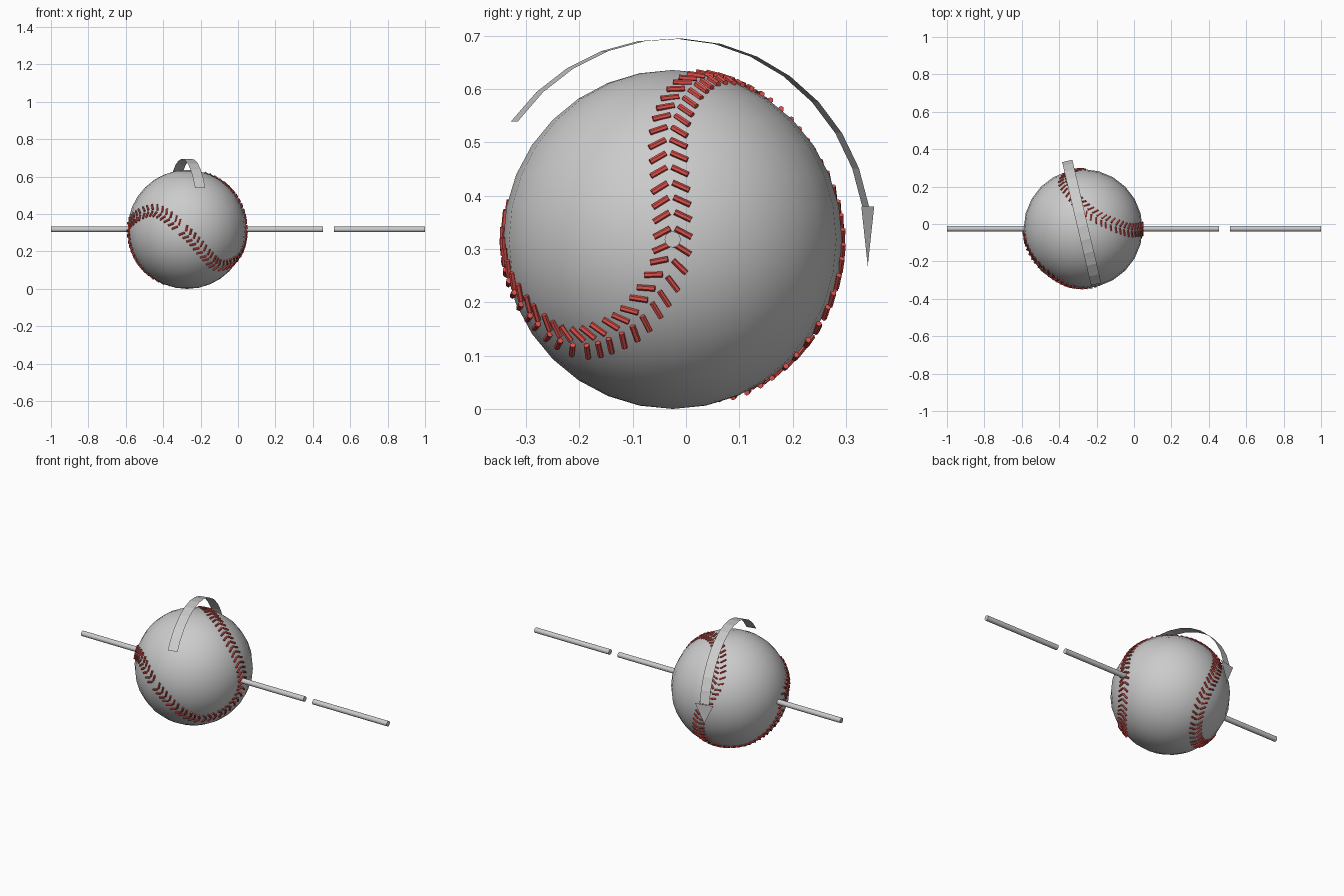
import bpy, bmesh, math
from mathutils import Vector, Matrix

if "Cube" in bpy.data.objects:
    bpy.data.objects.remove(bpy.data.objects["Cube"])

CENTER = Vector((-0.272, -0.025, 0.318))
R = 0.318

def finish(bm, name, smooth=None):
    bmesh.ops.recalc_face_normals(bm, faces=bm.faces)
    me = bpy.data.meshes.new(name)
    bm.to_mesh(me)
    bm.free()
    ob = bpy.data.objects.new(name, me)
    bpy.context.collection.objects.link(ob)
    if smooth is not None:
        bpy.ops.object.select_all(action='DESELECT')
        ob.select_set(True)
        bpy.context.view_layer.objects.active = ob
        bpy.ops.object.shade_smooth_by_angle(angle=math.radians(smooth))
    return ob

def rod(bm, a, b, radius, sides):
    d = b - a
    m = Matrix.Translation((a + b) / 2) @ d.to_track_quat('Z', 'Y').to_matrix().to_4x4()
    bmesh.ops.create_cone(bm, cap_ends=True, segments=sides, radius1=radius,
                          radius2=radius, depth=d.length, matrix=m)

# ball
bm = bmesh.new()
bmesh.ops.create_uvsphere(bm, u_segments=24, v_segments=16, radius=R,
                          matrix=Matrix.Translation(CENTER))
finish(bm, "ball", 40)

# spin axis in two lengths
for name, x0, x1 in (("axis_rod", -1.0, 0.455), ("axis_rod_tip", 0.513, 1.0)):
    bm = bmesh.new()
    rod(bm, Vector((x0, CENTER.y, CENTER.z)), Vector((x1, CENTER.y, CENTER.z)), 0.015, 16)
    finish(bm, name, 40)

# seam path, as directions from the ball centre
SEAM = [Vector(p).normalized() for p in (
    (-.12, -.99, .035), (.10, -.98, -.167), (.30, -.88, -.40), (.52, -.62, -.61),
    (.745, -.36, -.56), (.87, -.2, -.45), (.98, -.04, -.2), (1, 0, .02),
    (.91, -.02, .415), (.76, -.02, .65), (.50, .07, .86), (.226, .204, .953),
    (-.025, .393, .92), (-.21, .61, .76), (-.31, .80, .51), (-.24, .93, .27),
    (-.03, .97, -.24), (.03, .80, -.60), (-.12, .52, -.85), (-.4, .25, -.88),
    (-.76, .1, -.63), (-.92, -.07, -.33), (-.985, -.17, .04), (-.87, -.45, .2),
    (-.6, -.74, .32), (-.37, -.90, .24))]

def spline(p0, p1, p2, p3, t):
    return 0.5 * (2 * p1 + (p2 - p0) * t + (2 * p0 - 5 * p1 + 4 * p2 - p3) * t * t
                  + (3 * p1 - p0 - 3 * p2 + p3) * t ** 3)

n = len(SEAM)
path = [spline(*(SEAM[(i + k) % n] for k in (-1, 0, 1, 2)), j / 20).normalized()
        for i in range(n) for j in range(20)]

# red stitches: a chevron at every step along the seam
red = bpy.data.materials.new("stitch_red")
red.diffuse_color = (0.75, 0.08, 0.07, 1)
red.use_nodes = True
red.node_tree.nodes["Principled BSDF"].inputs["Base Color"].default_value = red.diffuse_color
bm = bmesh.new()
walked, step = 0.0, 0.03
for i, p in enumerate(path):
    q = path[(i + 1) % len(path)]
    walked += (q - p).length * R
    if walked < step:
        continue
    walked -= step
    fwd = (q - p).normalized()
    side = p.cross(fwd).normalized()
    for s in (-1, 1):
        def on_ball(across, along, r):
            return CENTER + (p * R + side * s * across + fwd * along).normalized() * r
        rod(bm, on_ball(0.005, 0.009, R + 0.002), on_ball(0.035, -0.007, R + 0.002), 0.0055, 6)
stitches = finish(bm, "stitches", 40)
stitches.data.materials.append(red)

# spin arrow: flat curved band with a flat triangular head
turn = math.radians(13.2)
along = Vector((-math.sin(turn), math.cos(turn), 0))
across = Vector((math.cos(turn), math.sin(turn), 0))

def arc(deg):
    a = math.radians(deg)
    return CENTER + (along * math.cos(a) + Vector((0, 0, 1)) * math.sin(a)) * 0.377

bm = bmesh.new()
rows = [[bm.verts.new(arc(144 - 134.5 * i / 12) + across * w) for w in (-0.028, 0.028)]
        for i in range(13)]
for a, b in zip(rows, rows[1:]):
    bm.faces.new((a[0], a[1], b[1], b[0]))
base = arc(9.5)
base = CENTER + along * 0.376 + Vector((0, 0, 0.062))
bm.faces.new([bm.verts.new(v) for v in (base - across * 0.053, base + across * 0.053,
                                        base - Vector((0, 0, 0.112)))])
finish(bm, "spin_arrow")
